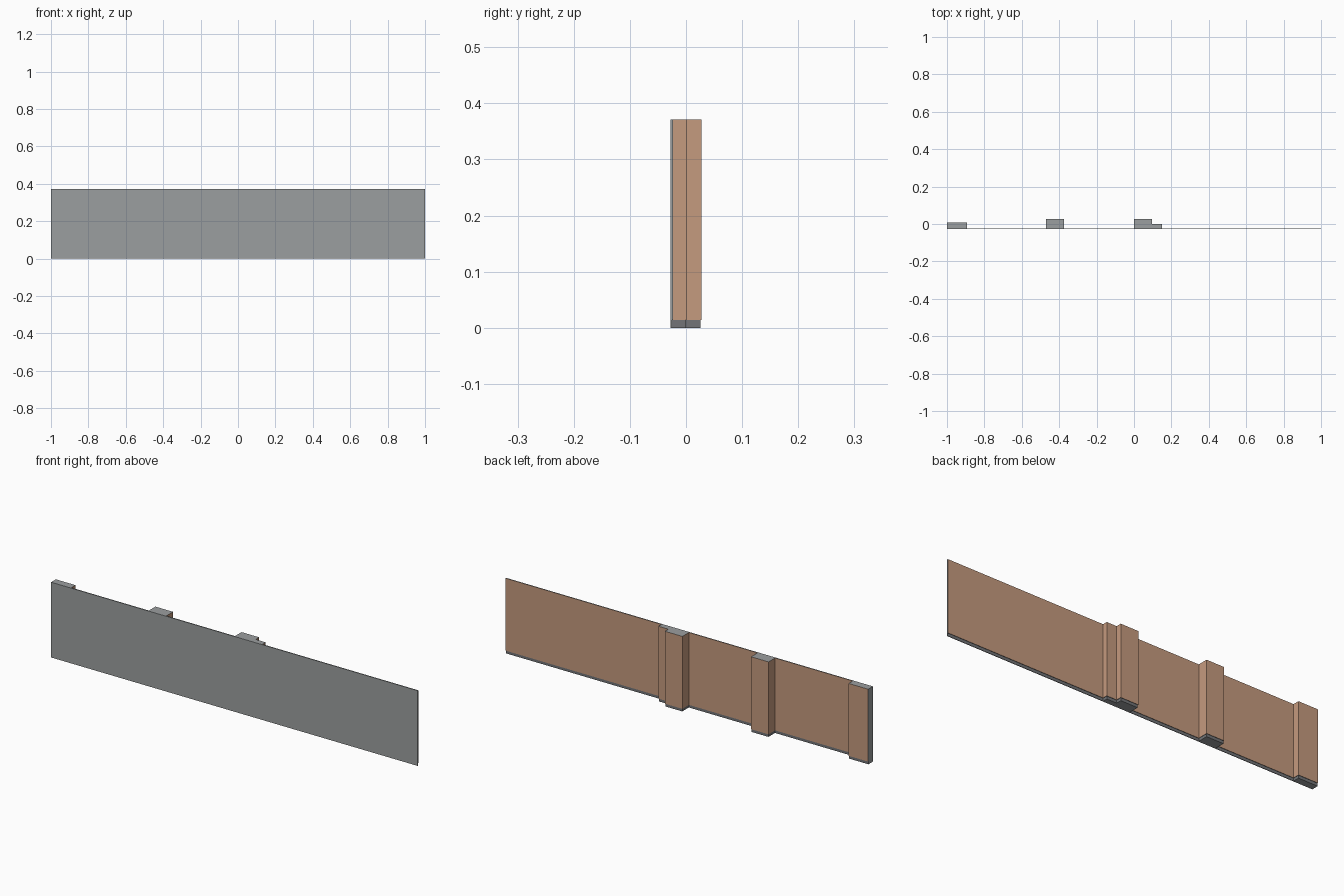
import bpy, bmesh

if "Cube" in bpy.data.objects:
    bpy.data.objects.remove(bpy.data.objects["Cube"])

H, BASE_H, INSET = 0.371, 0.014, 0.002
F, W = -0.028, -0.023   # front plane and back of the thin wall

# Plan outline, counter-clockwise: thin wall with pilasters on its back
plan = [(-1, F), (1, F), (1, W),
        (0.15, W), (0.15, 0.001), (0.096, 0.001), (0.096, 0.028), (0, 0.028), (0, W),
        (-0.374, W), (-0.374, 0.028), (-0.47, 0.028), (-0.47, W),
        (-0.893, W), (-0.893, 0.009), (-1, 0.009)]


def inset_plan(pts, d):
    """Move the back-side edges inward, keep the front and both ends flush."""
    n = len(pts)
    shifts = []
    for i in range(n):
        (ax, ay), (bx, by) = pts[i], pts[(i + 1) % n]
        flush = (ay == by == F) or (ax == bx and abs(ax) == 1)
        l = abs(bx - ax) + abs(by - ay)
        o = 0 if flush else d
        shifts.append((-(by - ay) / l * o, (bx - ax) / l * o))
    return [(p[0] + shifts[i - 1][0] + shifts[i][0],
             p[1] + shifts[i - 1][1] + shifts[i][1]) for i, p in enumerate(pts)]


def material(name, rgb):
    m = bpy.data.materials.new(name)
    m.diffuse_color = (*rgb, 1)
    m.use_nodes = True
    m.node_tree.nodes["Principled BSDF"].inputs["Base Color"].default_value = m.diffuse_color
    return m


mats = [material("grey_plaster", (0.33, 0.345, 0.35)),
        material("tan_paint", (0.56, 0.325, 0.21)),
        material("dark_grey_skirting", (0.17, 0.175, 0.185))]

# Stack of outlines: recessed skirting, then the full wall
low = inset_plan(plan, INSET)
bm = bmesh.new()
rings = [[bm.verts.new((x, y, z)) for x, y in pts]
         for pts, z in ((low, 0), (low, BASE_H), (plan, BASE_H), (plan, H))]
n = len(plan)
for a, b in zip(rings, rings[1:]):
    for i in range(n):
        j = (i + 1) % n
        bm.faces.new((a[i], a[j], b[j], b[i]))
bm.faces.new(rings[0][::-1])
bm.faces.new(rings[-1])
bmesh.ops.remove_doubles(bm, verts=bm.verts, dist=1e-5)
bm.normal_update()

# Grey outside, ends, top and bottom; dark skirting; tan room side
for f in bm.faces:
    zs = [v.co.z for v in f.verts]
    c = f.calc_center_median()
    outer = (all(abs(v.co.y - F) < 1e-4 for v in f.verts)
             or all(abs(abs(v.co.x) - 1) < 1e-4 for v in f.verts)
             or min(zs) > H - 1e-4 or max(zs) < 1e-4)
    f.material_index = 0 if outer else (2 if c.z < BASE_H + 1e-4 else 1)

me = bpy.data.meshes.new("wall_with_pilasters")
bm.to_mesh(me)
bm.free()
for m in mats:
    me.materials.append(m)
bpy.context.collection.objects.link(bpy.data.objects.new("wall_with_pilasters", me))
